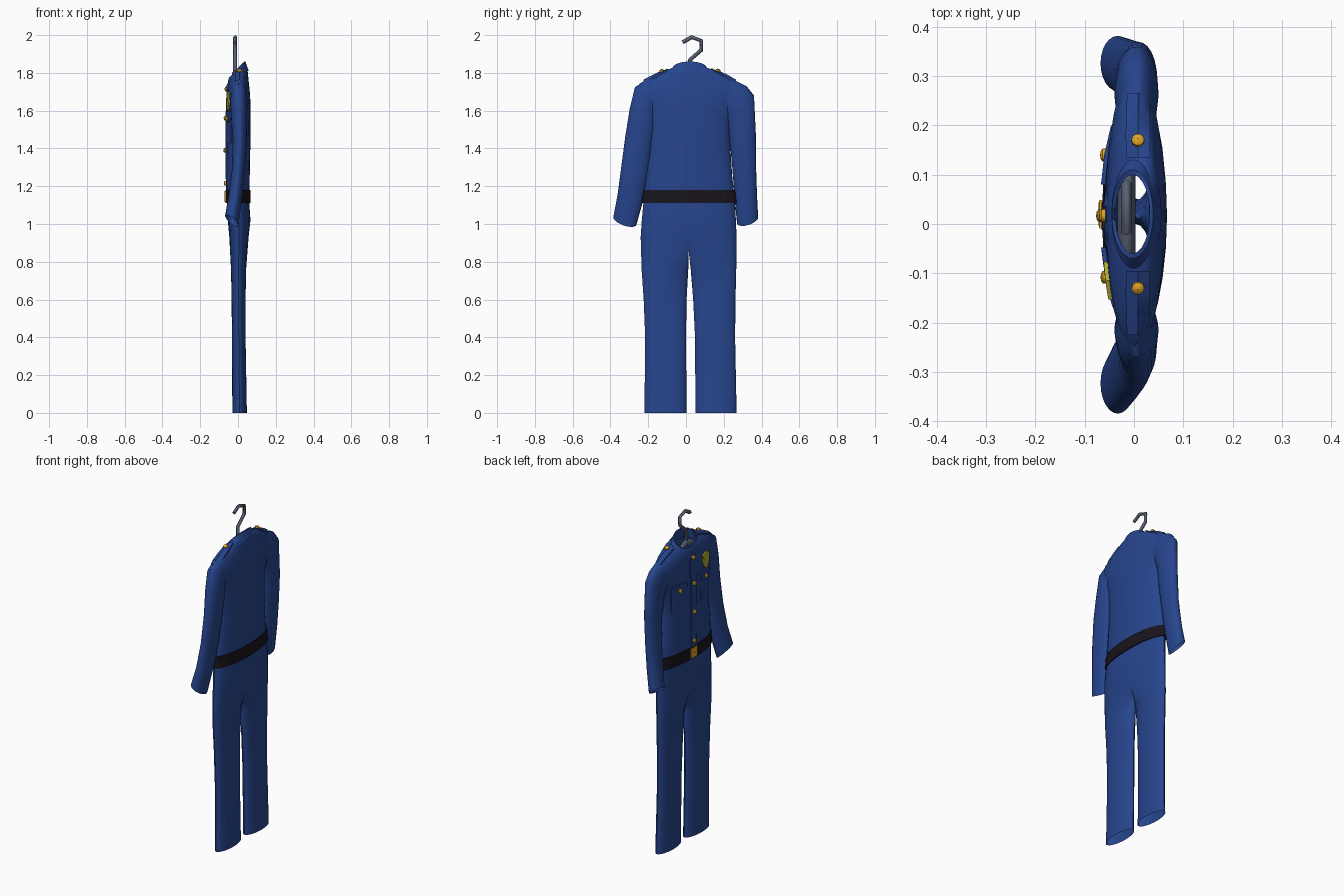
import bpy, bmesh, math
from math import sin, cos, pi
from mathutils import Vector
from mathutils.bvhtree import BVHTree

if "Cube" in bpy.data.objects:
    bpy.data.objects.remove(bpy.data.objects["Cube"])

N = 24


def material(name, rgb):
    m = bpy.data.materials.new(name)
    m.diffuse_color = (*rgb, 1)
    m.use_nodes = True
    m.node_tree.nodes["Principled BSDF"].inputs["Base Color"].default_value = m.diffuse_color
    return m


BLUE = material("blue_cloth", (0.02, 0.06, 0.27))
BLACK = material("black_leather", (0.01, 0.007, 0.012))
GOLD = material("gold", (0.75, 0.38, 0.02))
BADGE = material("badge_brass", (0.45, 0.42, 0.03))
STEEL = material("steel", (0.1, 0.12, 0.18))


def make(name, verts, faces, mat, angle=40):
    me = bpy.data.meshes.new(name)
    me.from_pydata([tuple(v) for v in verts], [], faces)
    bm = bmesh.new()
    bm.from_mesh(me)
    bmesh.ops.recalc_face_normals(bm, faces=bm.faces)
    bm.to_mesh(me)
    bm.free()
    ob = bpy.data.objects.new(name, me)
    bpy.context.collection.objects.link(ob)
    me.materials.append(mat)
    for o in bpy.context.selected_objects:
        o.select_set(False)
    ob.select_set(True)
    bpy.context.view_layer.objects.active = ob
    bpy.ops.object.shade_smooth_by_angle(angle=math.radians(angle))
    return ob


def ring(y0, z0, y1, z1, x0, x1, tilt=0):
    # oval between a left and right point, x0 front, x1 back, tilted fore and aft
    pts = []
    for i in range(N):
        a = 2 * pi * i / N - pi / 2
        t, x = (1 + cos(a)) / 2, (x1 - x0) / 2 * sin(a)
        pts.append(Vector(((x0 + x1) / 2 + x, y0 + (y1 - y0) * t, z0 + (z1 - z0) * t + tilt * x)))
    return pts


def flat(z, y0, y1, x0, x1, tilt=0):
    return ring(y0, z, y1, z, x0, x1, tilt)


def stitch(rows, closed=True):
    n = len(rows[0])
    faces = [(r * n + i, r * n + (i + 1) % n, (r + 1) * n + (i + 1) % n, (r + 1) * n + i)
             for r in range(len(rows) - 1) for i in range(n if closed else n - 1)]
    return [p for r in rows for p in r], faces


def loft(name, rows, mat, closed=True, angle=40):
    return make(name, *stitch(rows, closed), mat, angle)


# shirt body
shirt = loft("shirt_body", [
    flat(1.12, -.225, .26, -.06, .06), flat(1.25, -.215, .245, -.062, .062),
    flat(1.40, -.20, .235, -.063, .065), flat(1.55, -.20, .235, -.062, .066),
    flat(1.64, -.235, .285, -.06, .066, .05), flat(1.70, -.26, .31, -.058, .062, .1),
    flat(1.745, -.245, .285, -.056, .056, .25), flat(1.78, -.175, .22, -.052, .052, .45),
    flat(1.80, -.125, .17, -.049, .048, .6), flat(1.81, -.09, .13, -.045, .043, .7)], BLUE)

# sleeves
loft("sleeve_a", [
    ring(.19, 1.60, .25, 1.765, -.035, .045), ring(.205, 1.57, .32, 1.73, -.04, .05),
    ring(.22, 1.54, .36, 1.68, -.037, .048), ring(.232, 1.44, .37, 1.47, -.028, .046),
    ring(.245, 1.30, .371, 1.30, -.032, .036), ring(.256, 1.15, .376, 1.15, -.05, .022),
    ring(.27, 1.005, .382, 1.035, -.068, .002, -.75)], BLUE)
loft("sleeve_b", [
    ring(-.16, 1.60, -.22, 1.755, -.035, .045), ring(-.16, 1.57, -.27, 1.725, -.04, .05),
    ring(-.16, 1.52, -.298, 1.61, -.037, .048), ring(-.18, 1.42, -.322, 1.46, -.028, .046),
    ring(-.197, 1.28, -.343, 1.30, -.032, .036), ring(-.222, 1.14, -.363, 1.15, -.05, .022),
    ring(-.262, .998, -.385, 1.035, -.068, .002, -.75)], BLUE)

# trousers: hip rings, then each half of the last ring plus a crotch seam becomes a leg
hips = [flat(1.15, -.222, .258, -.057, .057), flat(1.02, -.234, .264, -.054, .066),
        flat(.93, -.24, .268, -.046, .056)]
verts, faces = stitch(hips)
last, H = hips[-1], N // 2
for s, rows in ((1, ((.76, .025, .266, -.037, .043), (.6, .038, .262, -.034, .04),
                     (.4, .048, .26, -.032, .04), (0, .05, .268, -.03, .047))),
                (-1, ((.76, -.235, .012, -.037, .043), (.6, -.224, .003, -.034, .04),
                      (.4, -.216, .0, -.032, .04), (0, -.22, .003, -.03, .047)))):
    front, back = last[0], last[H]
    seam = [front.lerp(back, k / H) - Vector((0, 0, .07 * sin(pi * k / H) ** .5)) for k in range(1, H)]
    if s > 0:
        top = last[:H + 1] + seam[::-1]
    else:
        top = [last[0]] + seam + last[H:]
    v, f = stitch([top] + [flat(*r) for r in rows])
    faces += [tuple(i + len(verts) for i in q) for q in f]
    verts += v
trousers = make("trousers", verts, faces, BLUE)
bm = bmesh.new()
bm.from_mesh(trousers.data)
bmesh.ops.remove_doubles(bm, verts=bm.verts, dist=1e-5)
bmesh.ops.recalc_face_normals(bm, faces=bm.faces)
bm.to_mesh(trousers.data)
bm.free()

# belt
loft("belt", [flat(1.11, -.226, .26, -.056, .058), flat(1.11, -.234, .268, -.065, .067),
              flat(1.18, -.227, .26, -.065, .067), flat(1.18, -.218, .25, -.056, .058)], BLACK, angle=30)

# collar: inner stand, rolled top and folded outer leaf, open at the front
rows = [[], [], [], []]
for i in range(25):
    a = -pi / 2 + .14 + (2 * pi - .28) * i / 24
    f = max(0, -sin(a)) ** 2
    b = (1 + sin(a)) / 2
    c, s = cos(a), sin(a)
    rows[0].append((-.003 + .041 * s, .02 + .085 * c, 1.755 + .045 * b))
    rows[1].append((-.003 + .035 * s, .02 + .08 * c, 1.765 + .095 * b ** .7))
    rows[2].append((-.003 + .042 * s, .02 + .09 * c, 1.765 + .095 * b ** .7))
    point = .05 * math.exp(-((abs(a - pi / 2) - 2.6) / .35) ** 2)
    rows[3].append((-.003 + .059 * s, .02 + .122 * c, 1.745 + .067 * b - point))
loft("collar", rows, BLUE, closed=False)

# ray casting seats the trims on the cloth
tree = BVHTree.FromPolygons([v.co.copy() for v in shirt.data.vertices],
                            [tuple(p.vertices) for p in shirt.data.polygons])


def front_x(y, z):
    hit = tree.ray_cast(Vector((-1, y, z)), Vector((1, 0, 0)))[0]
    return hit.x if hit and hit.x < 0.01 else -.05


def top_z(x, y):
    hit = tree.ray_cast(Vector((x, y, 3)), Vector((0, 0, -1)))[0]
    return hit.z if hit else 1.75


def on_front(y, z, h):
    return Vector((front_x(y, z) - h, y, z))


def on_top(y, x, h):
    return Vector((x, y, top_z(x, y) + h))


def panel(name, outline, h, mat, seat=on_front):
    # raised flat-edged patch: base rim, top rim, half-way ring, centre
    c = Vector((sum(p[0] for p in outline), sum(p[1] for p in outline))) / len(outline)
    pts = [Vector(p) for p in outline]
    rows = [[seat(*p, -.006) for p in pts], [seat(*p, h) for p in pts],
            [seat(*p.lerp(c, .5), h) for p in pts]]
    verts, faces = stitch(rows)
    n = len(pts)
    verts.append(seat(*c, h))
    faces += [(2 * n + i, 2 * n + (i + 1) % n, 3 * n) for i in range(n)]
    return make(name, verts, faces, mat, 30)


def button(name, at, axis):
    r = Vector(axis).to_track_quat('Z', 'Y')
    rows = [[at + r @ Vector((rad * cos(2 * pi * i / 10), rad * sin(2 * pi * i / 10), h))
             for i in range(10)] for rad, h in ((.013, -.004), (.013, .004), (.008, .008), (.0005, .009))]
    loft(name, rows, GOLD)


# button placket
zs = [1.18 + .06 * i for i in range(10)]
loft("placket", [[on_front(y, z, h) for z in zs]
                 for y, h in ((-.012, -.004), (-.012, .004), (.045, .004), (.045, -.004))],
     BLUE, closed=False, angle=30)
for z in (1.215, 1.39, 1.56, 1.715):
    button("front_button", on_front(.017, z, .005), (-1, 0, 0))

# chest pockets with flaps
for yc in (.14, -.108):
    panel("pocket", [(yc - .055, 1.44), (yc - .045, 1.425), (yc, 1.425), (yc + .045, 1.425), (yc + .055, 1.44),
                     (yc + .055, 1.58), (yc, 1.58), (yc - .055, 1.58)], .003, BLUE)
    panel("pocket_flap", [(yc - .06, 1.555), (yc, 1.535), (yc + .06, 1.555),
                          (yc + .06, 1.595), (yc, 1.595), (yc - .06, 1.595)], .008, BLUE)
    button("pocket_button", on_front(yc, 1.558, .009), (-1, 0, 0))

# shield badge
half = [(0, -.052), (.02, -.042), (.036, -.015), (.032, .015), (.038, .034), (.02, .042), (0, .05)]
shield = half + [(-y, z) for y, z in half[-2:0:-1]]
panel("badge", [(y - .115, z + 1.652) for y, z in shield], .008, BADGE)

# buckle
loft("buckle", [[(x, .02 + s * r, 1.145 + t * r) for s, t in ((-1, -1), (1, -1), (1, 1), (-1, 1))]
                for x, r in ((-.058, .029), (-.07, .029), (-.072, .022), (-.072, .001))], GOLD)

# shoulder straps
for s in (1, -1):
    path = [(.02 + s * d, w) for d, w in ((.115, .024), (.16, .025), (.20, .024), (.245, .022))]
    loft("shoulder_strap", [[on_top(y, .008 + k * w, h) for y, w in path]
                            for k, h in ((-1, -.004), (-1, .009), (0, .009), (1, .009), (1, -.004))],
         BLUE, closed=False, angle=30)
    button("strap_button", on_top(.02 + s * .15, .008, .009), (0, s * .4, 1))


# hanger
def bar(name, pts, r):
    cu = bpy.data.curves.new(name, 'CURVE')
    cu.dimensions = '3D'
    cu.bevel_depth, cu.bevel_resolution, cu.use_fill_caps = r, 0, True
    sp = cu.splines.new('POLY')
    sp.points.add(len(pts) - 1)
    for p, (y, z) in zip(sp.points, pts):
        p.co = (-.015, y, z, 1)
    ob = bpy.data.objects.new(name, cu)
    bpy.context.collection.objects.link(ob)
    cu.materials.append(STEEL)


bar("hanger_hook", [(-.018, 1.962), (.03, 1.989), (.082, 1.97), (.08, 1.92), (.02, 1.868), (.02, 1.80)], .011)
bar("hanger_arms", [(-.19, 1.70), (-.06, 1.765), (.02, 1.80), (.10, 1.765), (.23, 1.70)], .018)
